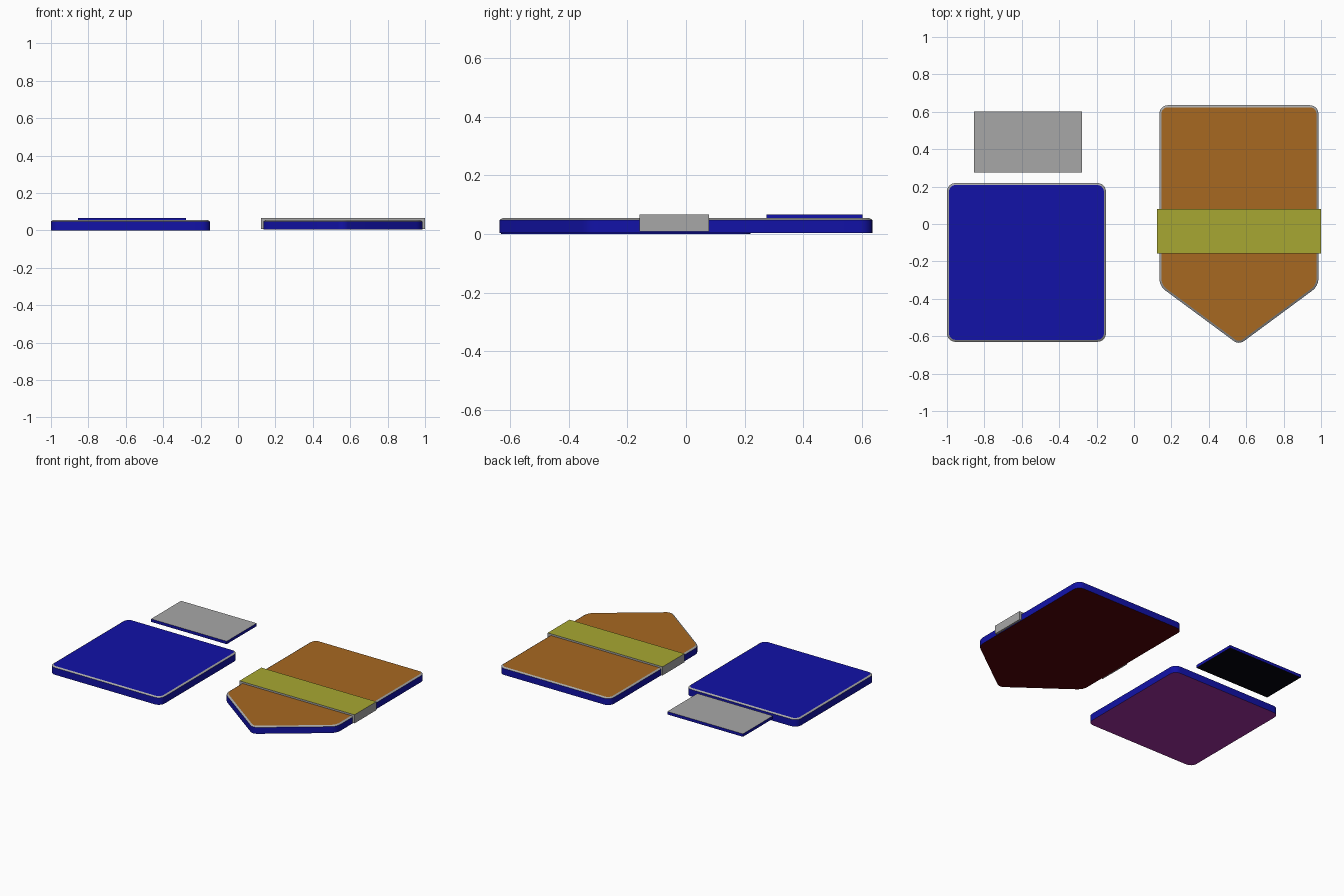
import bpy
from math import pi, cos, sin, atan2
from mathutils import Vector

if "Cube" in bpy.data.objects:
    bpy.data.objects.remove(bpy.data.objects["Cube"])


def material(name, r, g, b):
    m = bpy.data.materials.new(name)
    m.diffuse_color = (r, g, b, 1)
    m.use_nodes = True
    m.node_tree.nodes["Principled BSDF"].inputs["Base Color"].default_value = m.diffuse_color
    return m


GREY = material("grey", 0.388, 0.388, 0.388)
BLUE = material("blue", 0.006, 0.006, 0.388)
ORANGE = material("orange", 0.388, 0.140, 0.015)
OLIVE = material("olive", 0.388, 0.388, 0.032)
PURPLE = material("purple", 0.37, 0.03, 0.37)
DARK_RED = material("dark_red", 0.087, 0.001, 0.0025)
BLACK = material("near_black", 0.001, 0.001, 0.004)


def rounded(corners, radii, inset=0.0, steps=6):
    """Counter-clockwise convex outline with rounded corners, shrunk by inset."""
    pts = []
    n = len(corners)
    for i, radius in enumerate(radii):
        p = Vector(corners[i])
        a = (p - Vector(corners[i - 1])).normalized()
        b = (Vector(corners[(i + 1) % n]) - p).normalized()
        na, nb = Vector((a.y, -a.x)), Vector((b.y, -b.x))
        centre = p - (na + nb) * (radius / (1 + na.dot(nb)))
        start = atan2(na.y, na.x)
        turn = (atan2(nb.y, nb.x) - start) % (2 * pi)
        for k in range(steps + 1):
            t = start + turn * k / steps
            pts.append(centre + Vector((cos(t), sin(t))) * (radius - inset))
    return pts


def slab(name, rings, mats):
    """Stack outlines given as (points, z); mats = bottom, each side band, top."""
    n = len(rings[0][0])
    verts = [(p[0], p[1], z) for pts, z in rings for p in pts]
    faces = [list(range(n))[::-1]]
    slots = [0]
    for r in range(len(rings) - 1):
        for i in range(n):
            j = (i + 1) % n
            faces.append([r * n + i, r * n + j, (r + 1) * n + j, (r + 1) * n + i])
            slots.append(r + 1)
    faces.append([(len(rings) - 1) * n + i for i in range(n)])
    slots.append(len(rings))
    mesh = bpy.data.meshes.new(name)
    mesh.from_pydata(verts, [], faces)
    for m in mats:
        mesh.materials.append(m)
    for poly, s in zip(mesh.polygons, slots):
        poly.material_index = s
    mesh.update()
    ob = bpy.data.objects.new(name, mesh)
    bpy.context.collection.objects.link(ob)
    bpy.ops.object.select_all(action='DESELECT')
    ob.select_set(True)
    bpy.context.view_layer.objects.active = ob
    bpy.ops.object.shade_smooth_by_angle(angle=0.45)
    return ob


def rect(x0, x1, y0, y1):
    return [(x0, y0), (x1, y0), (x1, y1), (x0, y1)]


def cushion(name, corners, radii, z0, z1, bottom, top, rim=0.011):
    """Rounded panel with a narrow grey chamfer round its top face."""
    outer = rounded(corners, radii)
    inner = rounded(corners, radii, rim)
    slab(name, [(outer, z0), (outer, z1 - 0.007), (inner, z1)],
         [bottom, BLUE, GREY, top])


# Square panel
cushion("square_panel", rect(-1.0, -0.15, -0.63, 0.219), [0.045] * 4,
        0.0, 0.055, PURPLE, BLUE)

# Pointed panel
cushion("pointed_panel",
        [(0.561, -0.646), (0.986, -0.332), (0.986, 0.635), (0.136, 0.635), (0.136, -0.332)],
        [0.045, 0.08, 0.045, 0.045, 0.08], 0.004, 0.055, DARK_RED, ORANGE)

# Band wrapped across the pointed panel
band = rect(0.123, 1.0, -0.159, 0.079)
slab("cross_band", [(band, 0.008), (band, 0.067)], [GREY, GREY, OLIVE])

# Thin raised plate behind the square panel
plate = rect(-0.856, -0.279, 0.275, 0.602)
slab("thin_plate", [(plate, 0.046), (plate, 0.066)], [BLACK, BLUE, GREY])
